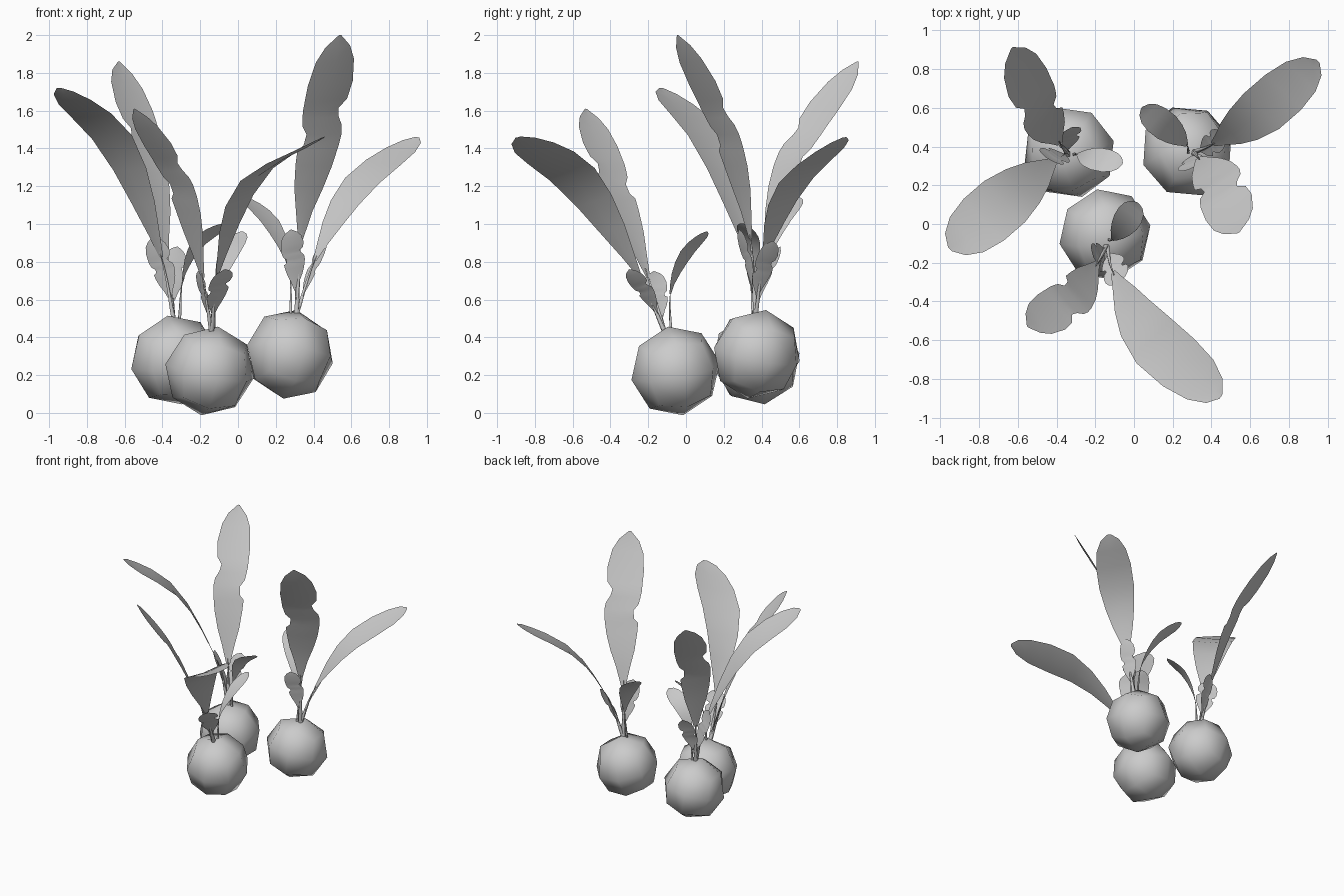
import bpy, bmesh
from mathutils import Vector, Euler

cube = bpy.data.objects.get("Cube")
if cube:
    bpy.data.objects.remove(cube, do_unlink=True)

grey = bpy.data.materials.new("light_grey")
grey.use_nodes = True
grey.diffuse_color = (0.6, 0.6, 0.6, 1)
grey.node_tree.nodes["Principled BSDF"].inputs["Base Color"].default_value = grey.diffuse_color

# Blade outlines: fraction along the leaf, left half width, right half width
SMOOTH = [(.3, .1, .1), (.38, .28, .28), (.48, .58, .58), (.58, .82, .82), (.7, 1, 1),
          (.82, 1, 1), (.91, .84, .84), (.97, .52, .52), (1, .1, .1)]
NOTCHED = [(.28, .12, .12), (.38, .38, .38), (.46, .65, .65), (.54, .82, .85), (.59, .88, .92),
           (.61, .65, .95), (.65, .62, .97), (.68, .88, .9), (.71, .95, .68), (.74, 1, .6),
           (.77, 1, .9), (.83, 1, 1), (.91, .85, .85), (.96, .55, .55), (1, .05, .05)]


def finish(name, bm):
    mesh = bpy.data.meshes.new(name)
    bm.to_mesh(mesh)
    bm.free()
    mesh.materials.append(grey)
    mesh.shade_smooth()
    obj = bpy.data.objects.new(name, mesh)
    bpy.context.collection.objects.link(obj)


def along(points, t):
    """Point on a smooth curve through evenly timed points."""
    p = [points[0] * 2 - points[1], *points, points[-1] * 2 - points[-2]]
    s = t * (len(points) - 1)
    i = min(int(s), len(points) - 2)
    u = s - i
    a, b, c, d = p[i:i + 4]
    return (b * 2 + (c - a) * u + (a * 2 - b * 5 + c * 4 - d) * u ** 2
            + (b * 3 - a - c * 3 + d) * u ** 3) / 2


def frame(points, t, side):
    tangent = (along(points, min(t + .02, 1)) - along(points, max(t - .02, 0))).normalized()
    across = (side - tangent * side.dot(tangent)).normalized()
    return across, tangent.cross(across)


def leaf(name, path, side, width, outline, stem=.016):
    points, side = [Vector(p) for p in path], Vector(side)
    bm = bmesh.new()
    # Slightly folded blade
    rows = []
    for t, left, right in outline:
        mid = along(points, t)
        across, normal = frame(points, t, side)
        rows.append([bm.verts.new(mid - across * width / 2 * left),
                     bm.verts.new(mid - normal * width * .04 * min(left, right)),
                     bm.verts.new(mid + across * width / 2 * right)])
    for low, high in zip(rows, rows[1:]):
        for i in range(2):
            bm.faces.new((low[i], low[i + 1], high[i + 1], high[i]))
    # Tapered stalk
    rings = []
    for k in range(6):
        t = k * .065
        mid = along(points, t)
        across, normal = frame(points, t, side)
        r = stem * (1 - k / 6)
        rings.append([bm.verts.new(mid + d * r) for d in (across, normal, -across, -normal)])
    for low, high in zip(rings, rings[1:]):
        for i in range(4):
            j = (i + 1) % 4
            bm.faces.new((low[i], low[j], high[j], high[i]))
    finish(name, bm)


def bulb(name, centre, tilt):
    bm = bmesh.new()
    bmesh.ops.create_cube(bm, size=2)
    bmesh.ops.subdivide_edges(bm, edges=bm.edges[:], cuts=1, use_grid_fill=True)
    turn = Euler(tilt).to_matrix()
    for v in bm.verts:
        v.co = Vector(centre) + turn @ v.co.normalized() * .242
    finish(name, bm)


bulb("front_bulb", (-.15, -.055, .222), (.2, .15, .2))
bulb("left_rear_bulb", (.275, .375, .31), (-.15, .2, .3))
bulb("right_rear_bulb", (-.335, .37, .28), (.15, -.2, .25))

# Front plant
base = (-.14, -.11, .42)
leaf("front_long_leaf", [base, (-.1, -.27, .77), (.07, -.57, 1.23), (.45, -.89, 1.46)],
     (.6, .75, .25), .3, SMOOTH)
leaf("front_notched_leaf", [base, (-.2, -.22, .78), (-.32, -.38, 1.23), (-.55, -.53, 1.61)],
     (.13, -.15, 0), .23, NOTCHED)
leaf("front_small_leaf", [(-.13, -.08, .42), (-.11, -.08, .65), (-.05, .0, .84), (.02, .11, .96)],
     (-.19, .13, 0), .14, SMOOTH, .01)
leaf("front_sprig_a", [base, (-.17, -.14, .58), (-.21, -.17, .75)], (.04, -.1, 0), .12, NOTCHED, .01)
leaf("front_sprig_b", [base, (-.12, -.19, .6), (-.07, -.3, .76)], (.1, .05, .05), .15, NOTCHED, .01)

# Right rear plant
base = (-.34, .36, .49)
leaf("right_rear_long_leaf", [base, (-.42, .32, .87), (-.64, .14, 1.42), (-.95, -.13, 1.72)],
     (.24, -.245, .025), .3, SMOOTH)
leaf("right_rear_notched_leaf", [base, (-.39, .43, .88), (-.48, .58, 1.39), (-.63, .91, 1.86)],
     (-.235, -.195, .04), .25, NOTCHED)
leaf("right_rear_small_leaf", [(-.31, .36, .49), (-.29, .36, .72), (-.21, .34, .9), (-.06, .31, 1)],
     (.09, .16, -.045), .13, SMOOTH, .01)
leaf("right_rear_sprig_a", [base, (-.34, .41, .68), (-.32, .5, .88)], (.1, .04, 0), .12, NOTCHED, .01)
leaf("right_rear_sprig_b", [base, (-.38, .36, .7), (-.45, .34, .93)], (.1, -.06, 0), .15, NOTCHED, .01)

# Left rear plant
base = (.31, .37, .52)
leaf("left_rear_long_leaf", [base, (.42, .42, .84), (.63, .56, 1.2), (.95, .84, 1.46)],
     (-.15, .155, .025), .26, SMOOTH)
leaf("left_rear_notched_leaf", [base, (.34, .33, 1), (.44, .2, 1.5), (.54, -.045, 2)],
     (.274, .17, .01), .275, NOTCHED)
leaf("left_rear_small_leaf", [(.28, .37, .52), (.27, .41, .78), (.18, .49, 1), (.04, .6, 1.14)],
     (-.2, -.22, 0), .15, SMOOTH, .01)
leaf("left_rear_sprig_a", [base, (.37, .39, .7), (.46, .46, .91)], (-.05, .1, 0), .12, NOTCHED, .01)
leaf("left_rear_sprig_b", [base, (.3, .34, .75), (.28, .28, .97)], (.1, .04, 0), .13, NOTCHED, .01)
